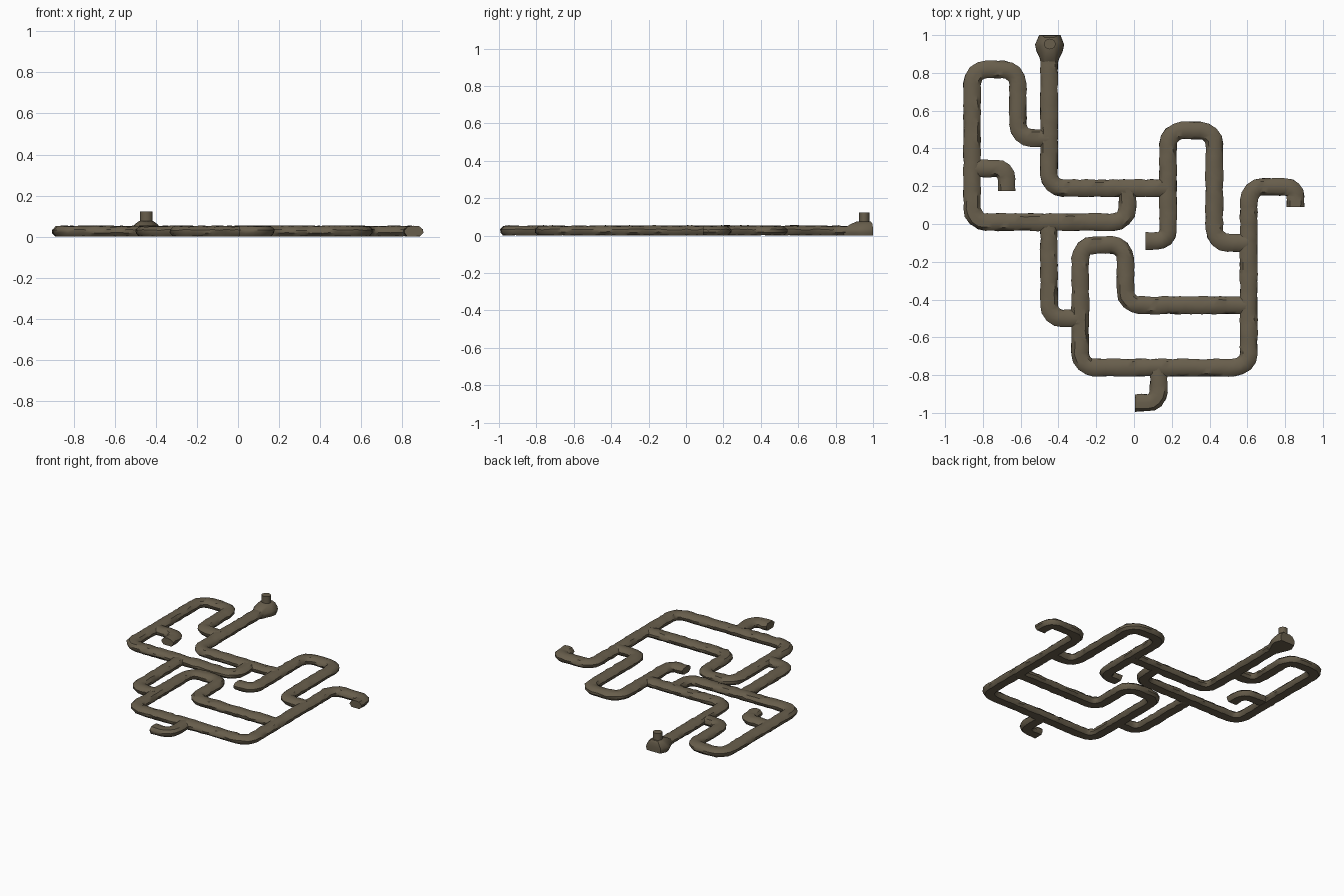
import bpy, bmesh, math, random
from mathutils import Vector

if "Cube" in bpy.data.objects:
    bpy.data.objects.remove(bpy.data.objects["Cube"])

random.seed(4)
mat = bpy.data.materials.new("earth brown")
mat.diffuse_color = (0.138, 0.112, 0.072, 1)
mat.use_nodes = True
mat.node_tree.nodes["Principled BSDF"].inputs["Base Color"].default_value = mat.diffuse_color

# Tunnel cross-section: (sideways, height)
SECTION = [(-.03, .002), (.03, .002), (.045, .019), (.046, .033),
           (.029, .049), (0, .053), (-.029, .049), (-.046, .033), (-.045, .019)]


def finish(bm, name):
    bmesh.ops.recalc_face_normals(bm, faces=bm.faces)
    me = bpy.data.meshes.new(name)
    bm.to_mesh(me)
    bm.free()
    ob = bpy.data.objects.new(name, me)
    bpy.context.collection.objects.link(ob)
    me.materials.append(mat)
    bpy.ops.object.select_all(action='DESELECT')
    ob.select_set(True)
    bpy.context.view_layer.objects.active = ob
    bpy.ops.object.shade_smooth_by_angle(angle=math.radians(40))
    return ob


def loft(bm, rings):
    vs = [[bm.verts.new(p) for p in r] for r in rings]
    n = len(vs[0])
    for a, b in zip(vs, vs[1:]):
        for i in range(n):
            j = (i + 1) % n
            bm.faces.new((a[i], a[j], b[j], b[i]))
    bm.faces.new(vs[0])
    bm.faces.new(vs[-1])


def rounded(points, r=.075, step=.03):
    """Axis-aligned route with rounded corners and evenly spaced samples."""
    pts = [Vector(p) for p in points]
    key = [pts[0]]
    for a, b, c in zip(pts, pts[1:], pts[2:]):
        u, w = (b - a).normalized(), (c - b).normalized()
        rr = min(r, (b - a).length * .48, (c - b).length * .48)
        centre = b - u * rr + w * rr
        for k in range(5):
            t = k * math.pi / 8
            key.append(centre - w * rr * math.cos(t) + u * rr * math.sin(t))
    key.append(pts[-1])
    out = [key[0]]
    for a, b in zip(key, key[1:]):
        n = max(1, round((b - a).length / step))
        out += [a.lerp(b, (i + 1) / n) for i in range(n)]
    return out


def tunnel(name, points):
    path = rounded(points)
    rings = []
    for i, p in enumerate(path):
        t = (path[min(i + 1, len(path) - 1)] - path[max(i - 1, 0)]).normalized()
        side = Vector((t.y, -t.x))
        ring = []
        for s, z in SECTION:
            # lumpy earth surface, flatter underneath
            s += random.uniform(-.003, .003)
            z += random.uniform(-.003, .003) if z > .01 else random.uniform(-.001, .001)
            q = p + side * s
            ring.append((q.x, q.y, max(z, 0)))
        rings.append(ring)
    bm = bmesh.new()
    loft(bm, rings)
    return finish(bm, name)


# Tunnel network
tunnel("entrance_tunnel", [(-.45, .93), (-.45, .19), (.18, .19)])
tunnel("middle_tunnel", [(.06, -.09), (.18, -.09), (.18, .495), (.425, .495),
                         (.425, -.1), (.605, -.1)])
tunnel("right_loop_tunnel", [(.855, .09), (.855, .197), (.607, .197), (.607, -.76),
                             (-.285, -.76), (-.285, -.11), (-.045, -.11),
                             (-.045, -.43), (.605, -.43)])
tunnel("left_loop_tunnel", [(-.45, .455), (-.615, .455), (-.615, .818), (-.857, .818),
                            (-.857, .01), (-.035, .01), (-.035, .19)])
tunnel("left_dead_end", [(-.857, .295), (-.675, .295), (-.675, .175)])
tunnel("lower_left_tunnel", [(-.45, .01), (-.45, -.5), (-.285, -.5)])
tunnel("bottom_dead_end", [(.13, -.76), (.13, -.947), (.005, -.947)])

# Entrance mound
outline = [(-.036, -.165), (.036, -.165), (.053, -.12), (.07, -.085), (.077, -.05),
           (.058, 0), (-.055, 0), (-.077, -.05), (-.07, -.085), (-.053, -.12)]
bm = bmesh.new()
loft(bm, [[(-.447 + x * k, 1.0 - d + (y if y == 0 else y * k), z) for x, y in outline]
          for z, k, d in [(0, .92, 0), (.018, 1, 0), (.036, .98, 0),
                          (.062, .7, .003), (.076, .45, .012)]])
finish(bm, "entrance_mound")

# Entrance pipe
bm = bmesh.new()
loft(bm, [[(-.446 + .031 * math.cos(a * math.pi / 8), .953 + .028 * math.sin(a * math.pi / 8), z)
           for a in range(16)] for z in (.03, .124)])
finish(bm, "entrance_pipe")
